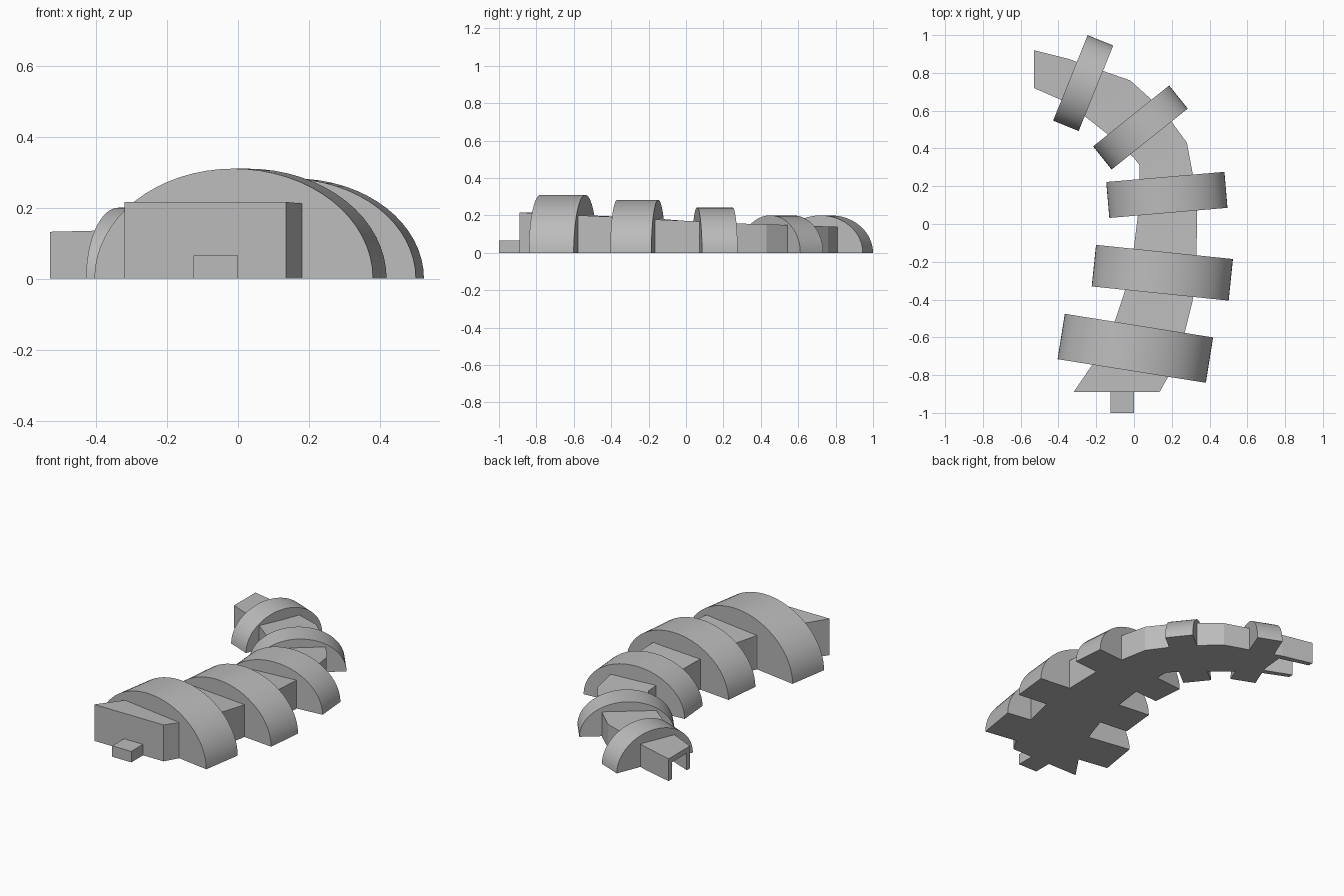
import bpy, bmesh, math
from mathutils import Vector

cube = bpy.data.objects.get("Cube")
if cube:
    bpy.data.objects.remove(cube, do_unlink=True)

grey = bpy.data.materials.new("plain grey")
grey.use_nodes = True
tone = (0.5, 0.5, 0.5, 1)
grey.diffuse_color = tone
grey.node_tree.nodes["Principled BSDF"].inputs["Base Color"].default_value = tone


def finish(bm, name):
    bmesh.ops.recalc_face_normals(bm, faces=bm.faces)
    mesh = bpy.data.meshes.new(name)
    bm.to_mesh(mesh)
    bm.free()
    mesh.materials.append(grey)
    obj = bpy.data.objects.new(name, mesh)
    bpy.context.collection.objects.link(obj)
    return obj


def loft(name, sections):
    """Join rectangular sections given as (side a, side b, bottom, top)."""
    bm = bmesh.new()
    rings = []
    for a, b, low, high in sections:
        corners = [(*a, low), (*b, low), (*b, high), (*a, high)]
        rings.append([bm.verts.new(c) for c in corners])
    for r, s in zip(rings, rings[1:]):
        for i in range(4):
            j = (i + 1) % 4
            bm.faces.new((r[i], r[j], s[j], s[i]))
    bm.faces.new(rings[0])
    bm.faces.new(rings[-1])
    return finish(bm, name)


def vault(name, centre, angle, width, depth, height, steps=32):
    """Half-elliptical barrel vault standing on the ground."""
    bm = bmesh.new()
    arc = [math.pi * i / steps for i in range(steps + 1)]
    verts = [bm.verts.new((width / 2 * math.cos(t), -depth / 2, height * math.sin(t)))
             for t in arc]
    face = bm.faces.new(verts)
    grown = bmesh.ops.extrude_face_region(bm, geom=[face], use_keep_orig=True)
    moved = [v for v in grown["geom"] if isinstance(v, bmesh.types.BMVert)]
    bmesh.ops.translate(bm, verts=moved, vec=(0, depth, 0))
    obj = finish(bm, name)
    obj.location = (*centre, 0)
    obj.rotation_euler.z = math.radians(angle)
    bpy.ops.object.select_all(action='DESELECT')
    obj.select_set(True)
    bpy.context.view_layer.objects.active = obj
    bpy.ops.object.shade_smooth_by_angle(angle=math.radians(30))


# Curved passage, front to back: inner side, outer side, floor, roof
passage = [
    ((-0.32, -0.89), (0.135, -0.89), 0, 0.216),
    ((-0.21, -0.73), (0.18, -0.81), 0, 0.212),
    ((-0.10, -0.51), (0.27, -0.57), 0, 0.200),
    ((-0.05, -0.36), (0.31, -0.41), 0, 0.193),
    ((0.00, -0.12), (0.33, -0.21), 0, 0.180),
    ((0.02, 0.04), (0.335, 0.09), 0, 0.167),
    ((0.03, 0.24), (0.31, 0.27), 0, 0.157),
    ((0.03, 0.31), (0.28, 0.43), 0, 0.152),
    ((0.00, 0.35), (0.20, 0.54), 0, 0.149),
    ((-0.12, 0.46), (0.08, 0.67), 0, 0.144),
    ((-0.26, 0.57), (-0.02, 0.76), 0, 0.141),
    ((-0.37, 0.65), (-0.35, 0.875), 0, 0.136),
]
loft("passage", passage)

# Open rear porch: two thin walls under a roof slab
inner = [Vector((-0.37, 0.65)), Vector((-0.53, 0.72))]
outer = [Vector((-0.35, 0.875)), Vector((-0.53, 0.92))]
roof = (0.136, 0.132)
loft("porch_roof", [(a, b, 0.10, h) for a, b, h in zip(inner, outer, roof)])
for name, lo, hi in (("porch_inner_wall", 0, 0.15), ("porch_outer_wall", 0.85, 1)):
    loft(name, [(a.lerp(b, lo), a.lerp(b, hi), 0, 0.10) for a, b in zip(inner, outer)])

# Front step
loft("front_step", [((-0.125, y), (0.0, y), 0, 0.065) for y in (-1.0, -0.88)])

# Five vaults shrinking toward the back
vault("vault_front", (0.007, -0.658), -9.05, 0.795, 0.243, 0.31)
vault("vault_second", (0.15, -0.258), -5.9, 0.729, 0.221, 0.282)
vault("vault_middle", (0.174, 0.154), 4.9, 0.628, 0.191, 0.243)
vault("vault_fourth", (0.034, 0.511), 38.7, 0.516, 0.157, 0.2)
vault("vault_rear", (-0.269, 0.746), 68, 0.488, 0.146, 0.2)
